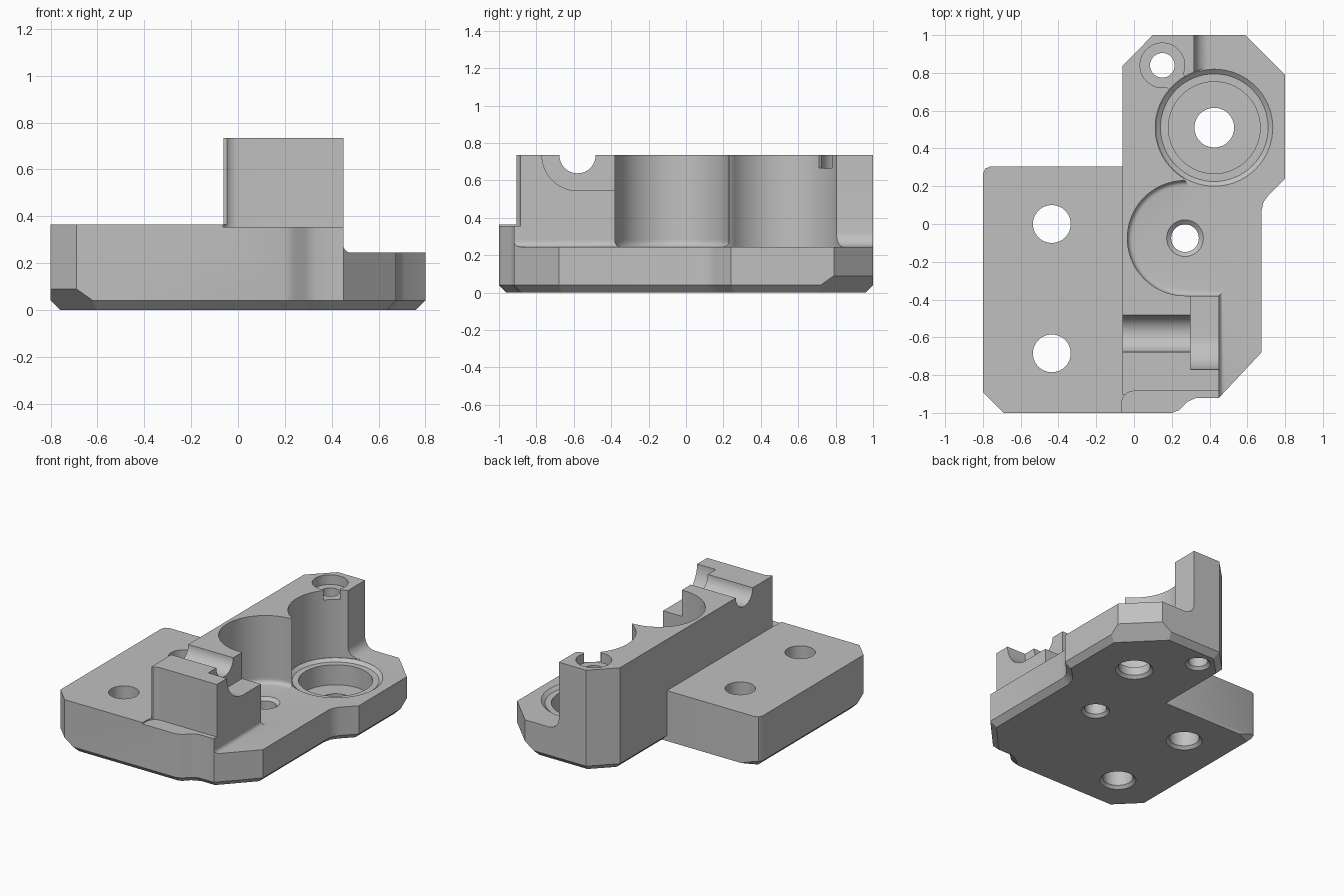
import bpy, bmesh, math
from mathutils import Vector

cube = bpy.data.objects.get("Cube")
if cube:
    bpy.data.objects.remove(cube, do_unlink=True)

grey = bpy.data.materials.new("plain grey")
grey.use_nodes = True
COLOUR = (0.53, 0.53, 0.53, 1)
grey.diffuse_color = COLOUR
grey.node_tree.nodes["Principled BSDF"].inputs["Base Color"].default_value = COLOUR


def arc(cx, cy, r, start, end, steps):
    angles = [math.radians(start + (end - start) * i / steps) for i in range(steps + 1)]
    return [(cx + r * math.cos(a), cy + r * math.sin(a)) for a in angles]


def inset(outline, dist):
    """Move every edge of a counter-clockwise outline inwards by its own distance."""
    pts = [Vector(p) for p in outline]
    n = len(pts)
    dirs = [(pts[(i + 1) % n] - pts[i]).normalized() for i in range(n)]
    normals = [Vector((-d.y, d.x)) for d in dirs]
    result = []
    for i, p in enumerate(pts):
        a, b, da, db = normals[i - 1], normals[i], dist[i - 1], dist[i]
        det = a.x * b.y - a.y * b.x
        if abs(det) < 1e-4:
            q = a * da
        else:
            q = Vector((da * b.y - db * a.y, a.x * db - b.x * da)) / det
        result.append(p + q)
    return result


def prism(name, outline, layers, along_x=False):
    """Stack of outlines; each layer is (height, inset or list of insets per edge)."""
    bm = bmesh.new()
    rings = []
    for z, d in layers:
        dist = d if isinstance(d, list) else [d] * len(outline)
        ring = inset(outline, dist)
        rings.append([bm.verts.new((z, p.x, p.y) if along_x else (p.x, p.y, z)) for p in ring])
    for low, high in zip(rings, rings[1:]):
        for i in range(len(low)):
            j = (i + 1) % len(low)
            bm.faces.new((low[i], low[j], high[j], high[i]))
    bm.faces.new(rings[0][::-1])
    bm.faces.new(rings[-1])
    mesh = bpy.data.meshes.new(name)
    bm.to_mesh(mesh)
    bm.free()
    mesh.materials.append(grey)
    obj = bpy.data.objects.new(name, mesh)
    bpy.context.collection.objects.link(obj)
    return obj


def hole(name, x, y, profile):
    """Round stepped cutter from (height, radius) pairs."""
    big = max(r for z, r in profile)
    circle = arc(x, y, big, 0, 360, 64)[:-1]
    scale = math.cos(math.pi / 64)
    return prism(name, circle, [(z, (big - r) * scale) for z, r in profile])


def edge_values(outline, rule):
    nxt = outline[1:] + outline[:1]
    return [rule((a[0] + b[0]) / 2, (a[1] + b[1]) / 2) for a, b in zip(outline, nxt)]


# Bracket body: full outline with a chamfered underside
TOP, FLOOR, LEDGE = 0.735, 0.245, 0.365
outline = [(-0.69, -1), (0.2, -1), (0.24, -0.985), (0.285, -0.94), (0.33, -0.92), (0.45, -0.92),
           (0.675, -0.68), (0.675, 0.07), (0.685, 0.115), (0.71, 0.15), (0.8, 0.24), (0.8, 0.79),
           (0.59, 1), (0.1, 1), (-0.06, 0.84), (-0.06, 0.305),
           (-0.76, 0.305), (-0.788, 0.293), (-0.8, 0.265), (-0.8, -0.89)]
chamfer = edge_values(outline, lambda x, y: 0 if x < -0.07 and y > 0.3 else 0.04)
body = prism("bracket_body", outline, [(0, chamfer), (0.04, 0), (TOP, 0)])

# Larger chamfers below two opposite corners
bm = bmesh.new()
bm.from_mesh(body.data)
for point, side in (((-0.8, -0.89, 0.09), -1), ((0.8, 0.79, 0.09), 1)):
    normal = Vector((side, side, -math.sqrt(2))).normalized()
    cut = bmesh.ops.bisect_plane(bm, geom=bm.verts[:] + bm.edges[:] + bm.faces[:],
                                 plane_co=point, plane_no=normal, clear_outer=True)
    rim = [e for e in cut["geom_cut"] if isinstance(e, bmesh.types.BMEdge)]
    bmesh.ops.holes_fill(bm, edges=rim, sides=0)
bmesh.ops.recalc_face_normals(bm, faces=bm.faces[:])
bm.to_mesh(body.data)
bm.free()

cutters = []

# Space over the mounting flange and front ledge
cutters.append(prism("flange_space", [(-2, -2), (2, -2), (2, -0.905), (-0.061, -0.905),
                                      (-0.061, 0.4), (-2, 0.4)], [(LEDGE, 0), (1, 0)]))
cutters.append(prism("ledge_space", [(-0.065, -2), (2, -2), (2, -0.885)]
                     + arc(0, -0.95, 0.065, 90, 180, 8), [(0.355, 0), (1, 0)]))

# Space beside the tower, with two round pockets and filleted foot
BORE = (0.425, 0.51)
POCKET = (0.27, -0.075)
space = ([(0.45, -2), (2, -2), (2, 2), (0.32, 2)] + arc(*BORE, 0.3125, 110, 238, 28)
         + arc(*POCKET, 0.305, 90, 270, 36) + [(0.45, -0.38)])


def foot_radius(x, y):
    if y > 0.9 and x < 0.4:
        return 0.08
    return 0.03 if x < 0.46 and y < 0.2299 else 0


def flare(r, h):
    return r - math.sqrt(r * r - (r - h) ** 2) if h < r else 0


radii = edge_values(space, foot_radius)
layers = [(FLOOR + h, [flare(r, h) for r in radii])
          for h in (0, 0.002, 0.006, 0.013, 0.021, 0.03, 0.045, 0.06, 0.08)]
cutters.append(prism("floor_space", space, layers + [(1, 0)]))

# Rod channel and saddle in the tower top
cutters.append(prism("rod_channel", arc(-0.58, TOP, 0.097, 0, 360, 48)[:-1],
                     [(-0.2, 0), (0.4, 0)], along_x=True))
cutters.append(prism("saddle", arc(-0.58, TOP, 0.19, 180, 270, 16)
                     + [(-0.3, 0.545), (-0.3, 1), (-0.77, 1)],
                     [(0.3, 0), (0.8, 0)], along_x=True))

# Stepped bearing bore
cutters.append(hole("bearing_bore", *BORE, [
    (-0.1, 0.125), (0, 0.125), (0.02, 0.105), (0.08, 0.105), (0.08, 0.243),
    (0.225, 0.243), (0.225, 0.285), (0.246, 0.311)]))

# Pocket screw hole, chamfered at both ends
cutters.append(hole("pocket_hole", *POCKET, [
    (-0.1, 0.093), (0, 0.093), (0.02, 0.073), (0.225, 0.073), (0.245, 0.097), (0.3, 0.097)]))

# Flange screw holes
for y in (0, -0.685):
    cutters.append(hole("flange_hole", -0.435, y, [
        (-0.1, 0.12), (0, 0.12), (0.02, 0.1), (1, 0.1)]))

# Tower screw hole with counterbore and side notch
SCREW = Vector((0.15, 0.84))
cutters.append(hole("tower_hole", *SCREW, [
    (-0.1, 0.085), (0, 0.085), (0.02, 0.065), (0.665, 0.065), (0.665, 0.118), (1, 0.118)]))
along = (Vector(BORE) - SCREW).normalized()
across = Vector((-along.y, along.x)) * 0.055
reach = SCREW + along * 0.2
cutters.append(prism("notch", [tuple(p) for p in (SCREW - across, reach - across,
                                                  reach + across, SCREW + across)],
                     [(0.666, 0), (1, 0)]))

# Cut everything out of the body
bpy.context.view_layer.objects.active = body
for cutter in cutters:
    cutter.hide_render = True
    mod = body.modifiers.new(cutter.name, 'BOOLEAN')
    mod.operation = 'DIFFERENCE'
    mod.solver = 'EXACT'
    mod.object = cutter
    bpy.ops.object.modifier_apply(modifier=mod.name)
    bpy.data.objects.remove(cutter, do_unlink=True)

bpy.ops.object.select_all(action='DESELECT')
body.select_set(True)
bpy.ops.object.shade_smooth_by_angle(angle=math.radians(25))
